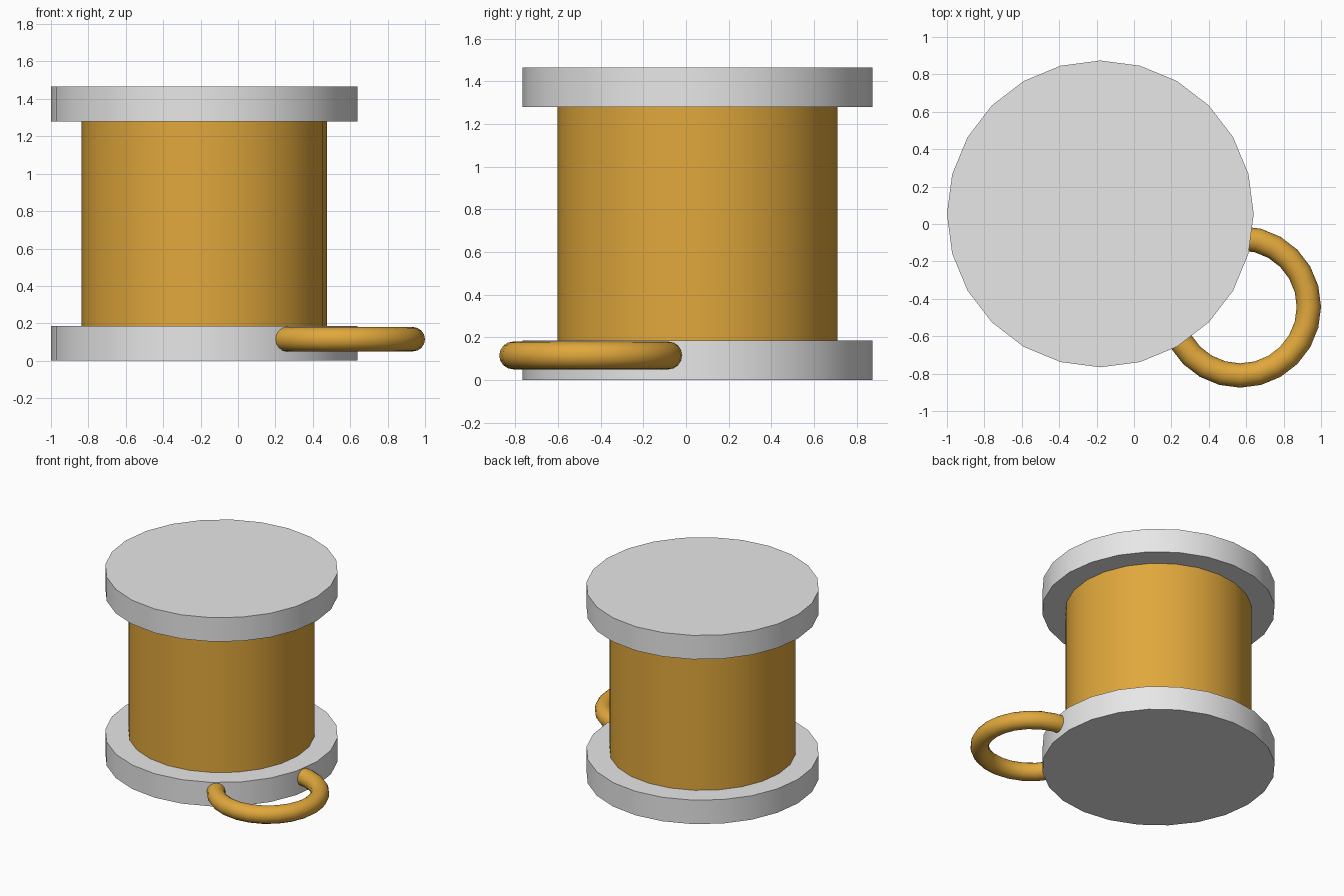
import bpy
import math

cube = bpy.data.objects.get("Cube")
if cube:
    bpy.data.objects.remove(cube, do_unlink=True)


def make_material(name, colour):
    mat = bpy.data.materials.new(name)
    mat.use_nodes = True
    mat.diffuse_color = colour
    mat.node_tree.nodes["Principled BSDF"].inputs["Base Color"].default_value = colour
    return mat


def finish(name, mat):
    obj = bpy.context.object
    obj.name = name
    obj.data.materials.append(mat)
    bpy.ops.object.shade_smooth_by_angle(angle=math.radians(40))
    return obj


def disc(name, radius, bottom, top, mat):
    bpy.ops.mesh.primitive_cylinder_add(
        vertices=24, radius=radius, depth=top - bottom,
        location=(AXIS_X, AXIS_Y, (bottom + top) / 2))
    return finish(name, mat)


AXIS_X, AXIS_Y = -0.18, 0.054
FLANGE, HEIGHT = 0.186, 1.465

grey = make_material("light grey", (0.8, 0.8, 0.8, 1))
gold = make_material("golden thread", (0.75, 0.39, 0.045, 1))

# Spool: two flanges with the wound core between them
disc("bottom_flange", 0.82, 0, FLANGE, grey)
disc("top_flange", 0.82, HEIGHT - FLANGE, HEIGHT, grey)
disc("wound_core", 0.656, FLANGE, HEIGHT - FLANGE, gold)

# Loose loop of thread coming out of the bottom flange
bpy.ops.mesh.primitive_torus_add(
    major_segments=24, minor_segments=16, major_radius=0.367, minor_radius=0.065,
    location=(0.568, -0.443, 0.115))
finish("thread_loop", gold)
